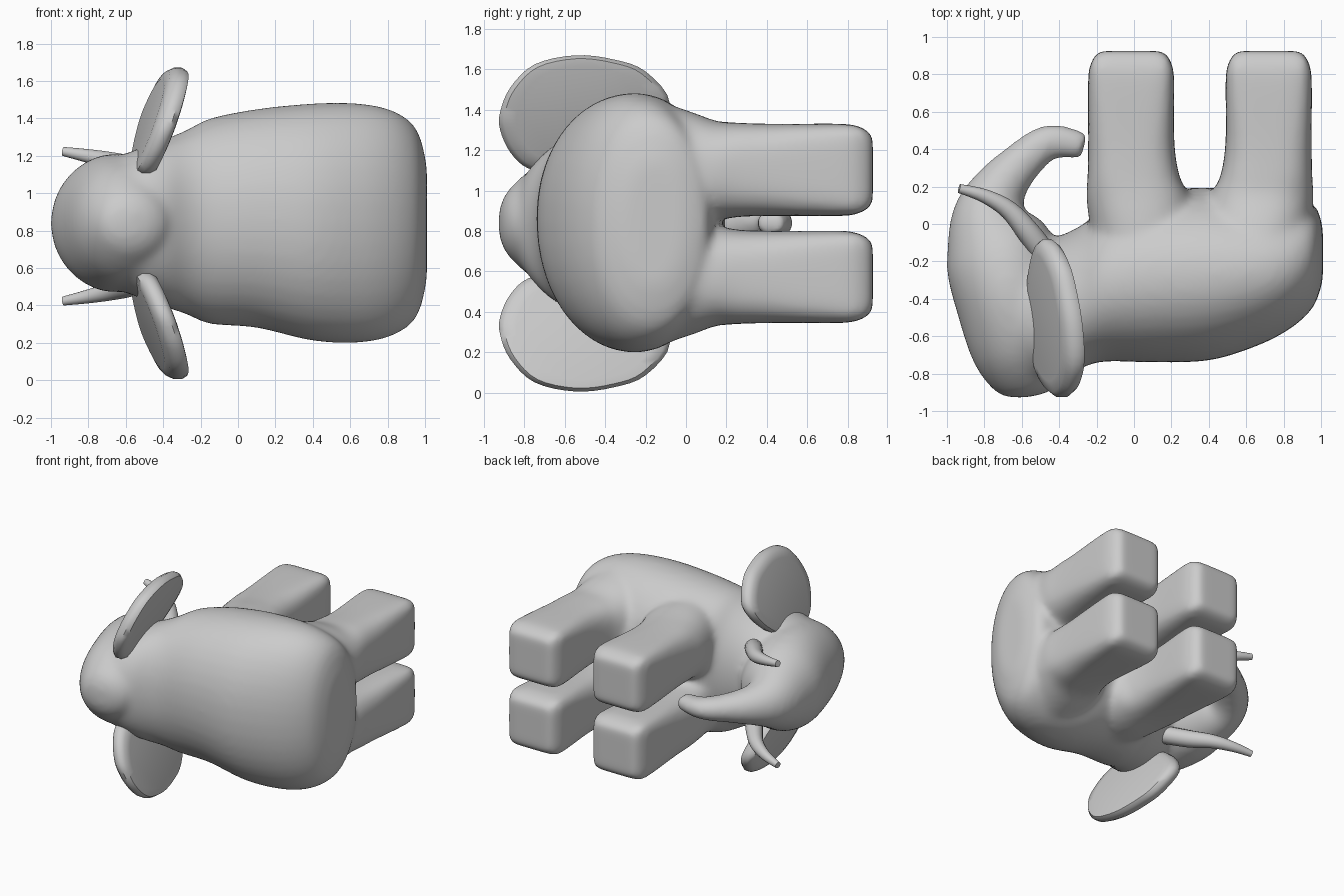
import bpy, bmesh
from math import cos, sin, pi, copysign
from mathutils import Vector

if "Cube" in bpy.data.objects:
    bpy.data.objects.remove(bpy.data.objects["Cube"])

ZC = 0.84  # the animal lies on its side; mirror plane


def spline(pts, n, closed=False):
    """Catmull-Rom resampling of tuples of any size."""
    out, m = [], len(pts)
    get = (lambda i: pts[i % m]) if closed else (lambda i: pts[max(0, min(m - 1, i))])
    for i in range(m if closed else m - 1):
        p = [get(i + k) for k in (-1, 0, 1, 2)]
        for s in range(n):
            t = s / n
            out.append(tuple(0.5 * (2 * b + (c - a) * t + (2 * a - 5 * b + 4 * c - d) * t * t
                                    + (3 * b - a - 3 * c + d) * t ** 3) for a, b, c, d in zip(*p)))
    return out if closed else out + [tuple(pts[-1])]


def skin(bm, rings):
    """Bridge rings of points and cap both ends."""
    vs = [[bm.verts.new(p) for p in r] for r in rings]
    n = len(vs[0])
    for a, b in zip(vs, vs[1:]):
        for i in range(n):
            j = (i + 1) % n
            bm.faces.new((a[i], a[j], b[j], b[i]))
    bm.faces.new(vs[0][::-1])
    bm.faces.new(vs[-1])


def loft(bm, rows, axis=None, n=40, sub=4):
    """rows: x, y, z, in-plane radius, z radius, squareness exponent."""
    rows = spline(rows, sub)
    rings = []
    for i, (x, y, z, a, b, e) in enumerate(rows):
        lo, hi = rows[max(i - 1, 0)], rows[min(i + 1, len(rows) - 1)]
        t = Vector(axis) if axis else (Vector(hi[:3]) - Vector(lo[:3])).normalized()
        u = Vector((0, 0, 1)).cross(t).normalized()
        v = t.cross(u)
        ring = []
        for k in range(n):
            c, s = cos(2 * pi * k / n), sin(2 * pi * k / n)
            c, s = (copysign(abs(q) ** (2 / e), q) for q in (c, s))
            ring.append(Vector((x, y, z)) + u * (a * c) + v * (b * s))
        rings.append(ring)
    skin(bm, rings)


def finish(bm, name):
    bmesh.ops.recalc_face_normals(bm, faces=bm.faces)
    for f in bm.faces:
        f.smooth = True
    me = bpy.data.meshes.new(name)
    bm.to_mesh(me)
    bm.free()
    ob = bpy.data.objects.new(name, me)
    bpy.context.collection.objects.link(ob)
    return ob


# body, head, trunk and legs fused into one smooth skin
bm = bmesh.new()
torso = [  # x, back y, belly y, half width, centre z
    (-0.70, -0.80, -0.16, 0.33, .84), (-0.53, -0.86, -0.10, 0.40, .84),
    (-0.39, -0.83, -0.06, 0.45, .84), (-0.27, -0.765, 0.0, 0.495, .845),
    (-0.15, -0.735, 0.09, 0.55, .85),
    (0.10, -0.74, 0.17, 0.585, .865), (0.40, -0.73, 0.195, 0.635, .845),
    (0.65, -0.655, 0.16, 0.64, .84), (0.82, -0.57, 0.13, 0.605, .84),
    (0.93, -0.48, 0.12, 0.535, .84), (0.98, -0.40, 0.08, 0.44, .84),
    (1.01, -0.30, -0.02, 0.30, .84)]
loft(bm, [(x, (a + b) / 2, z, (b - a) / 2, w, 2.1) for x, a, b, w, z in torso], (1, 0, 0))

head = [(-0.54, -0.92, 0.06, 0.06), (-0.55, -0.87, 0.18, 0.17), (-0.59, -0.69, 0.27, 0.31),
        (-0.65, -0.42, 0.30, 0.37), (-0.71, -0.17, 0.30, 0.34), (-0.76, 0.03, 0.225, 0.24),
        (-0.73, 0.17, 0.155, 0.16), (-0.61, 0.32, 0.115, 0.11),
        (-0.45, 0.44, 0.095, 0.08), (-0.265, 0.415, 0.075, 0.06)]
loft(bm, [(x, y, ZC, a, b, 2) for x, y, a, b in head])

legs = [  # inward shift, y, z offset, half x, half z, squareness
    (.07, -0.32, .27, .20, .28, 2.0), (.06, -0.14, .295, .25, .30, 2.1),
    (.055, 0.02, .27, .28, .285, 2.3), (.035, 0.15, .26, .275, .247, 2.5),
    (.012, 0.26, .265, .245, .233, 3.0), (0, 0.45, .265, .23, .228, 3.6),
    (0, 0.78, .265, .23, .228, 6.0), (0, 0.86, .265, .215, .213, 10.0),
    (0, 0.90, .265, .195, .193, 12.0), (0, 0.925, .265, .165, .165, 12.0)]
for x, side, wide in ((-0.015, 1, 0.88), (0.72, -1, 1)):
    for sz in (-1, 1):
        loft(bm, [(x + side * dx, y, 0.838 + sz * dz * (wide if y < 0.1 else 1),
                   a, b * (wide if y < 0 else 1), e)
                  for dx, y, dz, a, b, e in legs], (0, 1, 0))

body = finish(bm, "body")
rm = body.modifiers.new("fuse", 'REMESH')
rm.mode = 'VOXEL'
rm.voxel_size = 0.02
rm.use_smooth_shade = True
sm = body.modifiers.new("soften", 'SMOOTH')
sm.factor = 0.5
sm.iterations = 20

# ears: tilted plates with a rounded rim
outline = [(-0.08, 1.43), (-0.2, 1.59), (-0.36, 1.65), (-0.55, 1.67), (-0.75, 1.625), (-0.87, 1.51),
           (-0.92, 1.39), (-0.92, 1.30), (-0.87, 1.19), (-0.78, 1.11), (-0.63, 1.09), (-0.42, 1.11),
           (-0.2, 1.25)]
outline = spline(outline, 4, True)
cy, cz = -0.5, 1.39
for side, name in ((1, "upper_ear"), (-1, "lower_ear")):
    bm = bmesh.new()
    rings = []
    for k, off in ((0.8, -0.06), (0.94, -0.05), (1, -0.02), (1, 0.02), (0.94, 0.05), (0.8, 0.06)):
        ring = []
        for y, z in outline:
            dy, dz = (y - cy) * k, (z - cz) * k
            ring.append((-0.425 + 0.36 * dz - 0.13 * dy + off, cy + dy, 0.838 + side * (cz + dz - 0.838)))
        rings.append(ring)
    skin(bm, rings)
    finish(bm, name)

# tusks
tusk = [(-0.45, -0.2, 0.25, 0.065), (-0.56, -0.05, 0.31, 0.062), (-0.67, 0.075, 0.345, 0.05),
        (-0.8, 0.15, 0.375, 0.037), (-0.935, 0.19, 0.40, 0.024)]
for side, name in ((1, "upper_tusk"), (-1, "lower_tusk")):
    bm = bmesh.new()
    loft(bm, [(x, y, 0.823 + side * z, r, r, 2) for x, y, z, r in tusk], n=16)
    finish(bm, name)

# keep crisp ends on tusks and ears
for ob in bpy.context.collection.objects:
    ob.select_set(ob != body)
bpy.context.view_layer.objects.active = bpy.data.objects["upper_ear"]
bpy.ops.object.shade_smooth_by_angle(angle=0.8)
